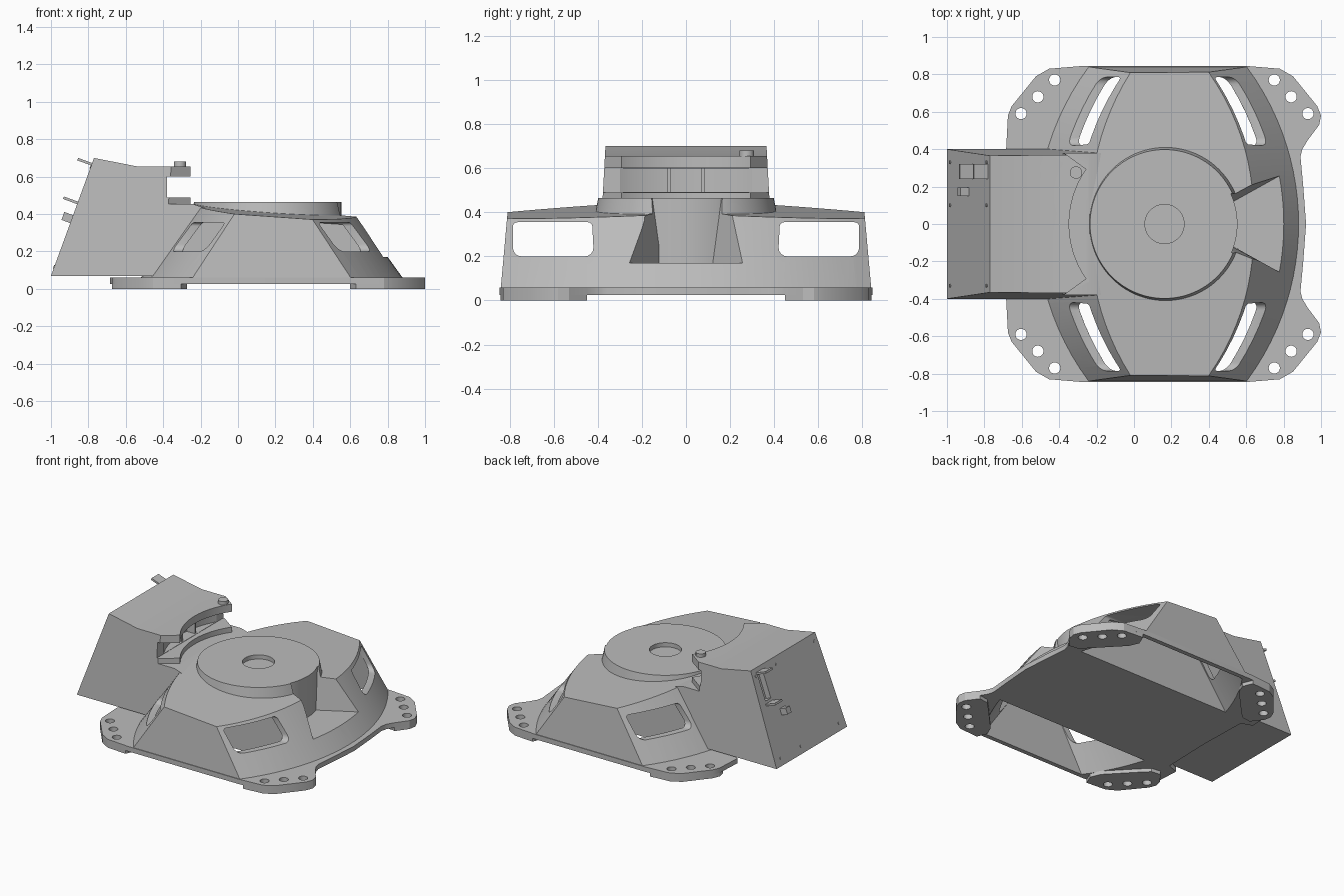
import bpy, bmesh
from math import sin, cos, pi, sqrt
from mathutils import Vector

if "Cube" in bpy.data.objects:
    bpy.data.objects.remove(bpy.data.objects["Cube"])

CX = 0.163          # centre of the round deck
helpers = []

grey = bpy.data.materials.new("plain grey")
grey.use_nodes = True
grey.diffuse_color = (0.5, 0.5, 0.5, 1)
grey.node_tree.nodes["Principled BSDF"].inputs["Base Color"].default_value = (0.5, 0.5, 0.5, 1)


def make(name, bm, helper=False):
    bmesh.ops.recalc_face_normals(bm, faces=bm.faces)
    mesh = bpy.data.meshes.new(name)
    bm.to_mesh(mesh)
    bm.free()
    mesh.materials.append(grey)
    ob = bpy.data.objects.new(name, mesh)
    bpy.context.collection.objects.link(ob)
    if helper:
        ob.hide_render = True
        helpers.append(ob)
    return ob


def loft(lower, upper):
    """Closed solid between two matching loops of 3D points."""
    bm = bmesh.new()
    a = [bm.verts.new(p) for p in lower]
    b = [bm.verts.new(p) for p in upper]
    bm.faces.new(a)
    bm.faces.new(b)
    for i in range(len(a)):
        j = (i + 1) % len(a)
        bm.faces.new((a[i], a[j], b[j], b[i]))
    return bm


def prism(name, outline, z0, z1, helper=False):
    return make(name, loft([(x, y, z0) for x, y in outline], [(x, y, z1) for x, y in outline]), helper)


def circle(x, y, r, n=24):
    return [(x + r * cos(2 * pi * i / n), y + r * sin(2 * pi * i / n)) for i in range(n)]


def rect(x0, x1, y0, y1):
    return [(x0, y0), (x1, y0), (x1, y1), (x0, y1)]


def boolean(ob, cutter, op="DIFFERENCE"):
    mod = ob.modifiers.new("cut", "BOOLEAN")
    mod.operation, mod.solver, mod.object = op, "EXACT", cutter
    bpy.context.view_layer.update()
    deps = bpy.context.evaluated_depsgraph_get()
    mesh = bpy.data.meshes.new_from_object(ob.evaluated_get(deps))
    ob.modifiers.clear()
    ob.data = mesh


# Bowed housing: two conical flanks, flat ends, gently ridged roof
def ring(z, inset, shrink):
    inset += 0.72 * (z - 0.06)
    end = 0.84 - shrink - 0.09 * (z - 0.06)
    r, n = 1.41, 24
    half = []
    for i in range(n + 1):
        y = -end + 2 * end * i / n
        half.append((0.70 - inset - r + sqrt(r * r - y * y), y))
    return [(0.18 + x, y, z) for x, y in half] + [(0.18 - x, y, z) for x, y in reversed(half)]


def housing(name, z0, inset, shrink, drop, helper):
    bm = loft(ring(z0, inset, shrink), ring(0.52, inset, shrink))
    for side in (1, -1):
        cut = bmesh.ops.bisect_plane(bm, geom=bm.verts[:] + bm.edges[:] + bm.faces[:],
                                     plane_co=(-0.22, 0, 0.455 - drop),
                                     plane_no=Vector((0.07, 0.05 * side, 1)).normalized(),
                                     clear_outer=True)
        edges = [e for e in cut["geom_cut"] if isinstance(e, bmesh.types.BMEdge)]
        bmesh.ops.edgeloop_fill(bm, edges=edges)
    return make(name, bm, helper)


body = housing("main_housing", 0.03, 0, 0, 0, False)

# Base flange with four lobes, squarer on the box side
corner = [(0.60, 0.845), (0.78, 0.83), (0.85, 0.79), (0.98, 0.63), (1.0, 0.58)]
neck = [(0.99, 0.53), (0.93, 0.45), (0.90, 0.40), (0.89, 0.36), (0.905, 0.2), (0.92, 0)]
box_neck = [(1.01, 0.39), (0.93, 0.36), (0.92, 0)]


def mirrored(half):
    return half + [(x, -y) for x, y in reversed(half[:-1])]


left_edge = [(2 * CX - x, y) for x, y in reversed(mirrored(corner + box_neck))]
flange = prism("flange", mirrored(corner + neck) + left_edge, 0.025, 0.06, True)
boolean(body, flange, "UNION")

# Open side bays either side of a solid core
cavity = housing("cavity_cutter", -0.1, 0.05, 0.03, 0.035, True)
boolean(cavity, prism("solid_core", rect(-2, 2, -0.41, 0.41), -0.3, 0.8, True))
boolean(body, cavity)

# Side windows, cut straight through along x
for s in (-1, 1):
    outline = []
    for cy, cz, start, r in ((0.745, 0.24, -90, 0.04), (0.765, 0.335, 0, 0.02),
                             (0.445, 0.335, 90, 0.02), (0.46, 0.24, 180, 0.04)):
        for k in range(6):
            a = (start + 18 * k) * pi / 180
            outline.append((s * (cy + r * cos(a)), cz + r * sin(a)))
    window = make("window_cutter", loft([(-0.9, y, z) for y, z in outline],
                                        [(1.2, y, z) for y, z in outline]), True)
    boolean(body, window)

# Round deck with central recess
deck = make("round_deck", loft([(x, y, 0.39) for x, y in circle(CX, 0, 0.413, 96)],
                               [(x, y, 0.465) for x, y in circle(CX, 0, 0.398, 96)]))
boolean(deck, prism("recess_cutter", circle(CX, 0, 0.105, 48), 0.435, 0.6, True))


# Drafted wedge notch beside the deck
def wedge_plan(z, inner):
    return [(0.45, -inner, z), (0.95, -0.353, z), (0.95, 0.353, z), (0.45, inner, z)]


wedge = make("wedge_cutter", loft(wedge_plan(0.17, 0.075), wedge_plan(0.6, 0.145)), True)
boolean(wedge, prism("deck_core", circle(CX, 0, 0.39, 96), 0, 0.7, True))
boolean(body, wedge)
boolean(deck, wedge)

# Foot pads and bolt holes
inner = [(0.99, 0.53), (0.93, 0.45), (0.86, 0.46), (0.80, 0.52), (0.63, 0.70), (0.60, 0.77)]
smooth = [body, deck]
for sx in (1, -1):
    for sy in (1, -1):
        def place(points):
            return [(CX + sx * (x - CX), sy * y) for x, y in points]
        pad = prism("foot_pad", place([(0.63, 0.842)] + corner[1:] + inner), 0, 0.027)
        for hx, hy in place([(0.75, 0.77), (0.84, 0.68), (0.93, 0.59)]):
            hole = prism("hole_cutter", circle(hx, hy, 0.03), -0.1, 0.1, True)
            boolean(pad, hole)
            boolean(body, hole)
        smooth.append(pad)

# Control box: slanted side profile with slight draft, its foot sunk into the housing
profile = [(-1.0, 0.07), (-0.77, 0.70), (-0.54, 0.655), (-0.25, 0.655),
           (-0.25, 0.456), (-0.15, 0.425), (-0.30, 0.07)]


def side(s):
    return [(x, s * (0.40 - 0.055 * (z - 0.07)), z) for x, z in profile]


box = make("control_box", loft(side(-1), side(1)))
boolean(box, prism("arc_cutter", circle(CX, 0, 0.51, 128), 0.453, 0.8, True))
for s in (-1, 1):
    chamfer = [(-0.415, 0.41), (-0.25, 0.29), (-0.1, 0.18), (-0.1, 0.6), (-0.415, 0.6)]
    boolean(box, prism("corner_cutter", [(x, s * y) for x, y in chamfer], 0.453, 0.8, True))
boolean(box, prism("slot_cutter", rect(-0.38, 0, -0.6, 0.6), 0.49, 0.60, True))
boolean(box, prism("channel_cutter", circle(CX, 0, 0.62, 128), 0.492, 0.598, True))
smooth.append(box)

# Posts in the channel and knob on the overhang
for s in (-1, 1):
    prism("channel_post", rect(-0.46, -0.39, s * 0.075 - 0.008, s * 0.075 + 0.008), 0.48, 0.61)
smooth.append(prism("top_knob", circle(-0.31, 0.275, 0.033), 0.61, 0.68))


# Fittings on the slanted end: u is across, v is along the slope, d is outward
slope = Vector((0.23, 0, 0.63)).normalized()
outward = Vector((-slope.z, 0, slope.x))


def on_end(name, outline, d0, d1, helper=False):
    def at(u, v, d):
        return Vector((-1, u, 0.07)) + slope * v + outward * d
    return make(name, loft([at(u, v, d0) for u, v in outline], [at(u, v, d1) for u, v in outline]), helper)


boolean(box, on_end("socket_cutter", rect(0.25, 0.31, 0.44, 0.62), -0.04, 0.05, True))
on_end("upper_tab", rect(0.24, 0.32, 0.628, 0.642), -0.02, 0.08)
on_end("lower_tab", rect(0.24, 0.32, 0.408, 0.422), -0.02, 0.08)
on_end("switch_block", rect(0.15, 0.195, 0.30, 0.345), -0.01, 0.05)
for u in (-0.33, 0.1, 0.33):
    for v in (0.05, 0.62):
        on_end("end_screw", circle(u, v, 0.01, 12), -0.01, 0.004)

for ob in helpers:
    bpy.data.objects.remove(ob)
bpy.ops.object.select_all(action="DESELECT")
for ob in smooth:
    ob.select_set(True)
bpy.context.view_layer.objects.active = body
bpy.ops.object.shade_smooth_by_angle(angle=0.4)
